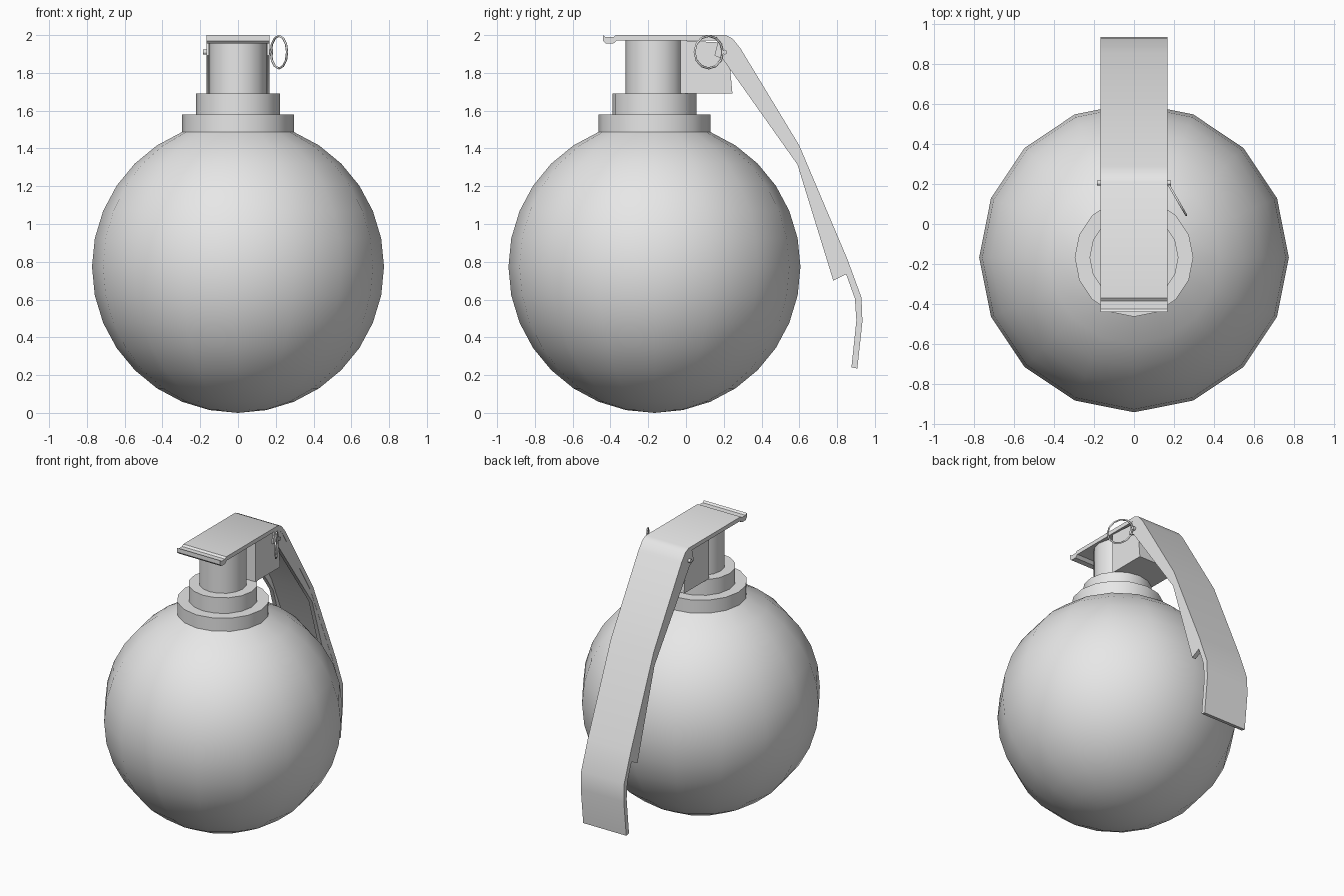
import bpy, bmesh, math
from mathutils import Matrix, Vector

cube = bpy.data.objects.get("Cube")
if cube:
    bpy.data.objects.remove(cube, do_unlink=True)

# One plain grey for the whole model
grey = bpy.data.materials.new("plain grey")
grey.use_nodes = True
GREY = (0.8, 0.8, 0.8, 1)
grey.diffuse_color = GREY
grey.node_tree.nodes["Principled BSDF"].inputs["Base Color"].default_value = GREY

CY = -0.167          # y of the body axis
R = 0.773            # body radius
W = 0.168            # half width of the lever


def finish(name, bm, angle=35):
    bmesh.ops.recalc_face_normals(bm, faces=bm.faces)
    mesh = bpy.data.meshes.new(name)
    bm.to_mesh(mesh)
    bm.free()
    mesh.materials.append(grey)
    obj = bpy.data.objects.new(name, mesh)
    bpy.context.collection.objects.link(obj)
    bpy.ops.object.select_all(action='DESELECT')
    obj.select_set(True)
    bpy.context.view_layer.objects.active = obj
    bpy.ops.object.shade_smooth_by_angle(angle=math.radians(angle))
    return obj


def lathe(name, profile, sides=16):
    """Spin (radius, z) points round the body axis."""
    bm = bmesh.new()
    verts = [bm.verts.new((r, CY, z)) for r, z in profile]
    edges = [bm.edges.new(pair) for pair in zip(verts, verts[1:])]
    bmesh.ops.spin(bm, geom=verts + edges, cent=(0, CY, 0), axis=(0, 0, 1),
                   angle=math.tau, steps=sides, use_duplicate=False)
    bmesh.ops.remove_doubles(bm, verts=bm.verts, dist=1e-4)
    return finish(name, bm)


def prism(name, outline, x0, x1):
    """Extrude a closed (y, z) outline from x0 to x1."""
    bm = bmesh.new()
    face = bm.faces.new([bm.verts.new((x0, y, z)) for y, z in outline])
    new = bmesh.ops.extrude_face_region(bm, geom=[face])["geom"]
    bmesh.ops.translate(bm, vec=(x1 - x0, 0, 0),
                        verts=[v for v in new if isinstance(v, bmesh.types.BMVert)])
    return finish(name, bm)


# Round body, open at the top where the collar grows out of it
ball = [(R * math.sin(math.pi * i / 16), R - R * math.cos(math.pi * i / 16))
        for i in range(15)]
lathe("body", ball)

# Stepped collar and neck
lathe("collar", [(ball[-1][0], ball[-1][1]), (0.296, 1.58), (0.222, 1.58),
                 (0.222, 1.69), (0.153, 1.69), (0.153, 1.972), (0, 1.972)])

# Hinge block behind the neck
prism("hinge_block", [(-0.03, 1.69), (0.246, 1.69), (0.232, 1.84),
                      (0.2, 1.96), (-0.03, 1.972)], -0.157, 0.157)

# Lever: a bent strip with a hooked front lip
outer = [(-0.44, 2.0), (-0.425, 1.989), (-0.385, 1.989), (-0.37, 2.0),
         (0.209, 2.0), (0.246, 1.982), (0.288, 1.93), (0.60, 1.415),
         (0.855, 0.812), (0.929, 0.611), (0.934, 0.484), (0.907, 0.235)]
inner = [(0.876, 0.241), (0.902, 0.489), (0.894, 0.606), (0.824, 0.80),
         (0.572, 1.40), (0.262, 1.915), (0.228, 1.957), (0.2, 1.972),
         (-0.365, 1.972), (-0.385, 1.955), (-0.425, 1.955), (-0.44, 1.97)]
prism("lever", outer + inner, -W, W)

# Side walls that turn the lever into a channel
wall = [(0.172, 1.975), (0.151, 1.892), (0.195, 1.873), (0.59, 1.315),
        (0.78, 0.70), (0.855, 0.738), (0.85, 0.80), (0.59, 1.41),
        (0.28, 1.922), (0.24, 1.972), (0.205, 1.985)]
for side, label in ((1, "left"), (-1, "right")):
    prism("lever_wall_" + label, wall, side * (W - 0.03), side * (W - 0.001))

# Safety pin through the lever walls
PIN = Vector((0, 0.205, 1.91))
bm = bmesh.new()
bmesh.ops.create_cone(bm, cap_ends=True, segments=8, radius1=0.013, radius2=0.013,
                      depth=0.37, matrix=Matrix.Translation(PIN) @ Matrix.Rotation(math.pi / 2, 4, 'Y'))
finish("safety_pin", bm, 50)

# Pull ring hanging off the pin, in an upright slanted plane
along = Vector((0.095, -0.165, 0)).normalized()
centre = Vector((0.217, 0.12, 1.91))
bm = bmesh.new()
STEPS, TUBE = 12, 6
rings = []
for i in range(STEPS):
    a = math.tau * i / STEPS
    out = along * math.cos(a) + Vector((0, 0, math.sin(a)))
    across = along.cross(Vector((0, 0, 1)))
    rings.append([bm.verts.new(centre + out * 0.086 + 0.006 *
                  (out * math.cos(math.tau * j / TUBE) + across * math.sin(math.tau * j / TUBE)))
                  for j in range(TUBE)])
for i in range(STEPS):
    p, q = rings[i], rings[(i + 1) % STEPS]
    for j in range(TUBE):
        k = (j + 1) % TUBE
        bm.faces.new((p[j], p[k], q[k], q[j]))
finish("pull_ring", bm, 70)
